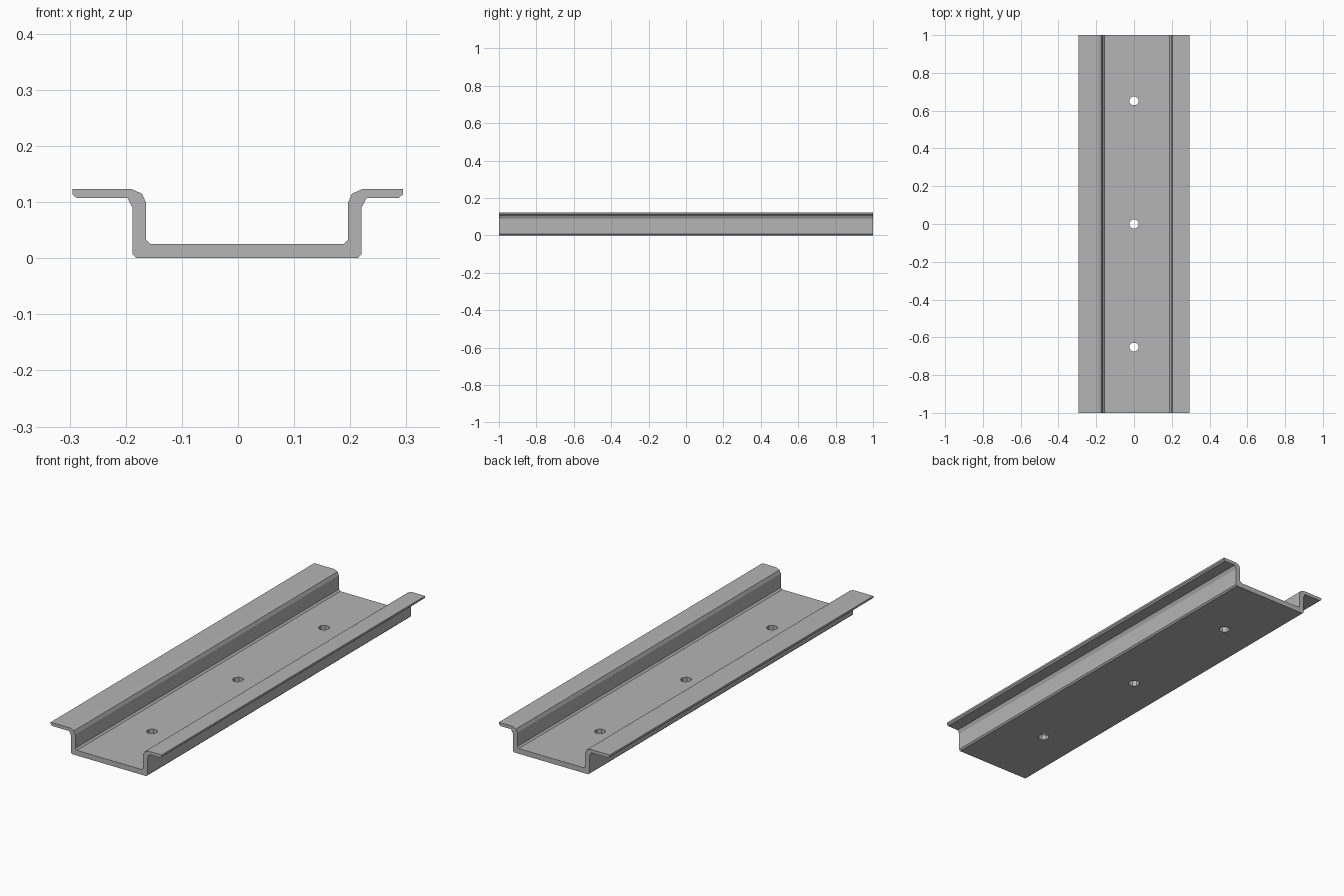
import bpy, bmesh, math
from mathutils import Matrix, Vector

cube = bpy.data.objects.get("Cube")
if cube:
    bpy.data.objects.remove(cube, do_unlink=True)

# Single metal colour
steel = bpy.data.materials.new("grey steel")
steel.use_nodes = True
colour = (0.46, 0.46, 0.46, 1)
steel.diffuse_color = colour
steel.node_tree.nodes["Principled BSDF"].inputs["Base Color"].default_value = colour

LENGTH = 2.0
CHANNEL_X = 0.016      # the channel sits slightly off centre
HOLE_RADIUS = 0.025


def make_object(name, bm):
    bmesh.ops.recalc_face_normals(bm, faces=bm.faces)
    mesh = bpy.data.meshes.new(name)
    bm.to_mesh(mesh)
    bm.free()
    mesh.materials.append(steel)
    obj = bpy.data.objects.new(name, mesh)
    bpy.context.collection.objects.link(obj)
    return obj


def half_profile(side, tip):
    """Half the section, from the inner floor round the flange to the underside."""
    inner = [(0.172, 0.025), (0.18, 0.033), (0.18, 0.099), (0.187, 0.115), (0.205, 0.123)]
    lip = [(tip, 0.123), (tip, 0.114), (tip - 0.008, 0.107)]
    outer = [(0.213, 0.107), (0.204, 0.09), (0.204, 0.007), (0.197, 0)]
    return [(CHANNEL_X + side * x, z) for x, z in inner + lip + outer]


# Bent rail section, extruded along y
section = half_profile(1, 0.278) + half_profile(-1, 0.311)[::-1]
bm = bmesh.new()
end = bm.faces.new([bm.verts.new((x, -LENGTH / 2, z)) for x, z in section])
swept = bmesh.ops.extrude_face_region(bm, geom=[end], use_keep_orig=True)
bmesh.ops.translate(bm, vec=Vector((0, LENGTH, 0)),
                    verts=[v for v in swept["geom"] if isinstance(v, bmesh.types.BMVert)])
rail = make_object("mounting_rail", bm)

# Three screw holes through the floor
bm = bmesh.new()
for y in (-0.652, 0, 0.652):
    place = Matrix.Translation((0, y, 0.012)) @ Matrix.Rotation(math.pi / 8, 4, "Z")
    bmesh.ops.create_cone(bm, cap_ends=True, segments=8, radius1=HOLE_RADIUS,
                          radius2=HOLE_RADIUS, depth=0.08, matrix=place)
cutter = make_object("hole_cutter", bm)
cutter.hide_render = True

cut = rail.modifiers.new("screw_holes", "BOOLEAN")
cut.operation = "DIFFERENCE"
cut.solver = "EXACT"
cut.object = cutter
bpy.context.view_layer.objects.active = rail
bpy.ops.object.modifier_apply(modifier=cut.name)
bpy.data.objects.remove(cutter, do_unlink=True)
